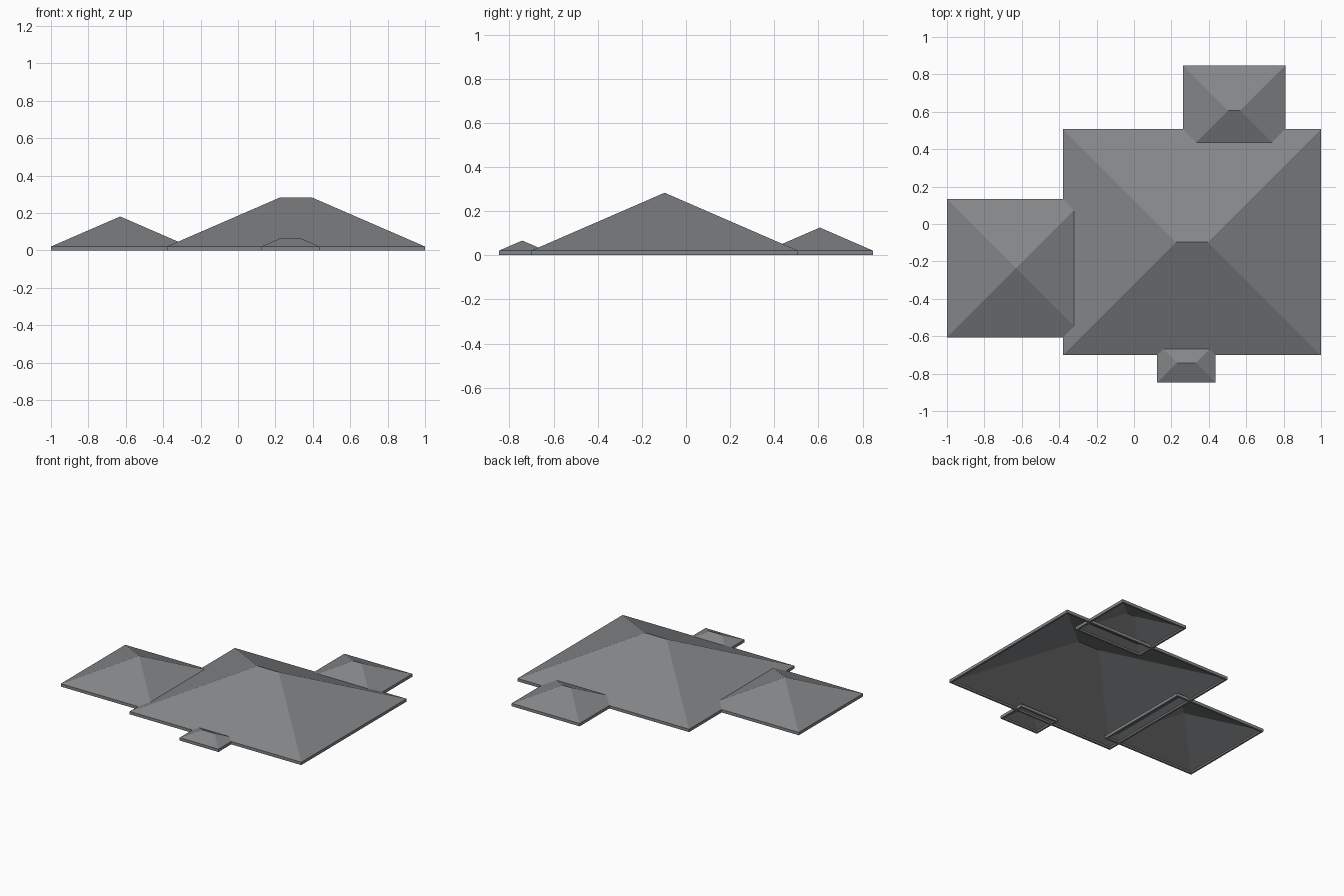
import bpy, bmesh

if "Cube" in bpy.data.objects:
    bpy.data.objects.remove(bpy.data.objects["Cube"])

FASCIA = 0.021    # height of the vertical eave board
PITCH = 0.434     # rise per unit of run
THICK = 0.014     # shell thickness

slate = bpy.data.materials.new("dark_slate")
slate.diffuse_color = (0.23, 0.236, 0.245, 1)
slate.use_nodes = True
slate.node_tree.nodes["Principled BSDF"].inputs["Base Color"].default_value = slate.diffuse_color


def hip_shell(bm, x0, x1, y0, y1, eave, inset, drop):
    """Rings of one hip surface: bottom loop, eave loop and ridge."""
    run = min(x1 - x0, y1 - y0) / 2
    ridge_z = FASCIA + PITCH * run - drop
    corners = [(x0 + inset, y0 + inset), (x1 - inset, y0 + inset),
               (x1 - inset, y1 - inset), (x0 + inset, y1 - inset)]
    low = [bm.verts.new((x, y, 0)) for x, y in corners]
    top = [bm.verts.new((x, y, eave)) for x, y in corners]
    ym = (y0 + y1) / 2
    a = bm.verts.new((x0 + run, ym, ridge_z))
    b = bm.verts.new((x1 - run, ym, ridge_z))
    for i in range(4):
        j = (i + 1) % 4
        bm.faces.new((low[i], low[j], top[j], top[i]))
    bm.faces.new((top[0], top[1], b, a))
    bm.faces.new((top[1], top[2], b))
    bm.faces.new((top[2], top[3], a, b))
    bm.faces.new((top[3], top[0], a))
    return low


def hip_roof(name, x0, x1, y0, y1):
    bm = bmesh.new()
    drop = THICK * (1 + PITCH ** 2) ** 0.5
    outer = hip_shell(bm, x0, x1, y0, y1, FASCIA, 0, 0)
    inner = hip_shell(bm, x0, x1, y0, y1, FASCIA + PITCH * THICK - drop, THICK, drop)
    # flat underside of the eave board
    for i in range(4):
        j = (i + 1) % 4
        bm.faces.new((outer[i], outer[j], inner[j], inner[i]))
    bmesh.ops.remove_doubles(bm, verts=bm.verts, dist=1e-4)
    bmesh.ops.recalc_face_normals(bm, faces=bm.faces)
    mesh = bpy.data.meshes.new(name)
    bm.to_mesh(mesh)
    bm.free()
    mesh.materials.append(slate)
    obj = bpy.data.objects.new(name, mesh)
    bpy.context.collection.objects.link(obj)


# Main roof and the three lower roofs that run into it
hip_roof("main_roof", -0.38, 1.0, -0.701, 0.507)
hip_roof("left_wing_roof", -1.0, -0.26, -0.607, 0.133)
hip_roof("back_wing_roof", 0.262, 0.809, 0.366, 0.847)
hip_roof("front_porch_roof", 0.124, 0.436, -0.847, -0.637)
